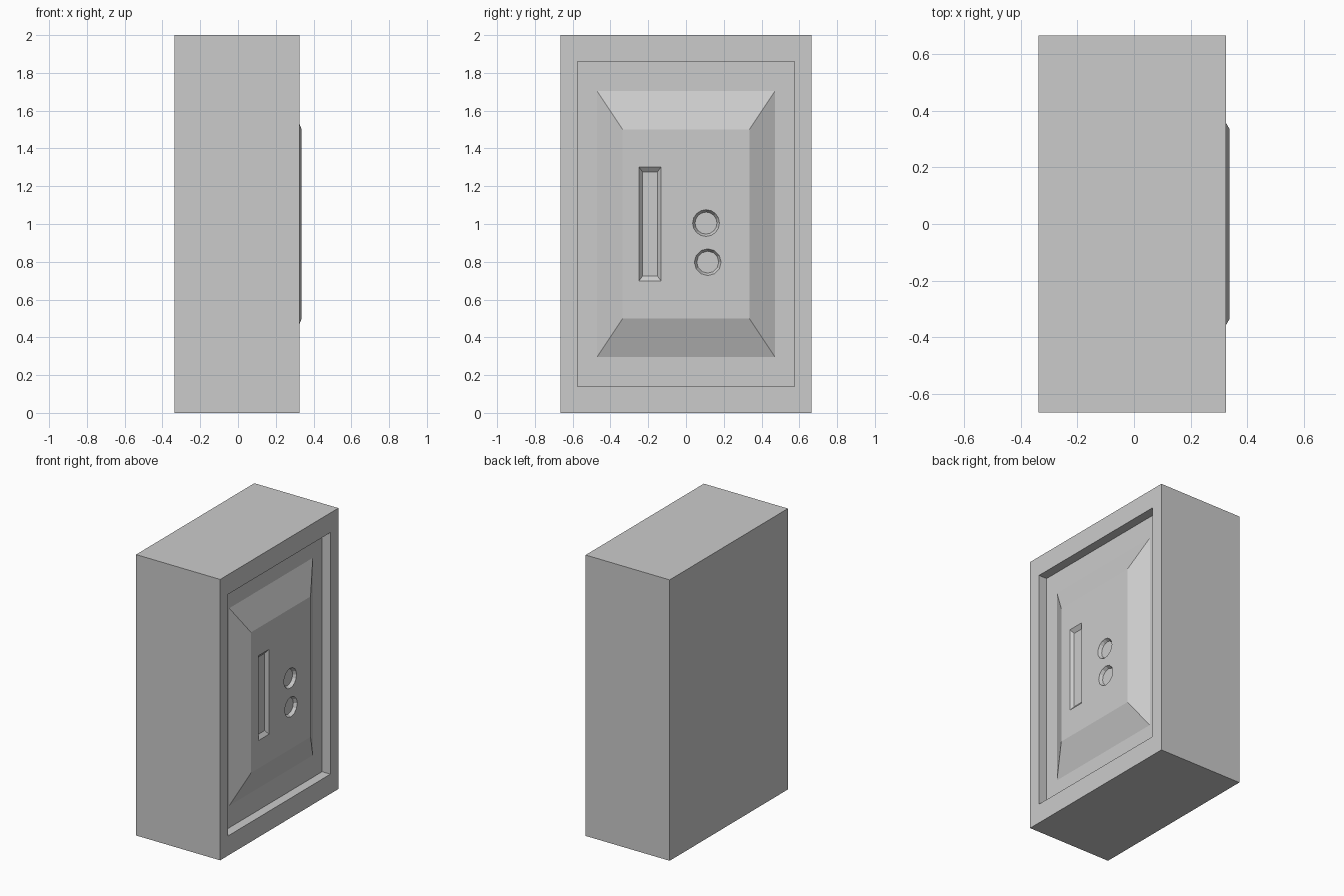
import bpy, bmesh, math

if "Cube" in bpy.data.objects:
    bpy.data.objects.remove(bpy.data.objects["Cube"])

FACE, FLOOR, DOOR = 0.325, 0.26, 0.337   # x of frame face, recess floor, door plateau


def rect(x, y0, y1, z0, z1):
    return [(x, y0, z0), (x, y1, z0), (x, y1, z1), (x, y0, z1)]


def circle(x, y, z, r, n):
    return [(x, y + r * math.sin(2 * math.pi * i / n),
             z + r * math.cos(2 * math.pi * i / n)) for i in range(n)]


def loft(name, rings):
    """Closed solid skinned through a list of rings."""
    bm = bmesh.new()
    loops = [[bm.verts.new(p) for p in ring] for ring in rings]
    n = len(loops[0])
    for a, b in zip(loops, loops[1:]):
        for i in range(n):
            j = (i + 1) % n
            bm.faces.new((a[i], a[j], b[j], b[i]))
    bm.faces.new(loops[0])
    bm.faces.new(loops[-1])
    bmesh.ops.recalc_face_normals(bm, faces=bm.faces)
    mesh = bpy.data.meshes.new(name)
    bm.to_mesh(mesh)
    bm.free()
    obj = bpy.data.objects.new(name, mesh)
    bpy.context.collection.objects.link(obj)
    return obj


# Cabinet: outer box, framed recess and the bevelled door panel
cabinet = loft("cabinet", [
    rect(-0.337, -0.665, 0.665, 0, 2),
    rect(FACE, -0.665, 0.665, 0, 2),
    rect(FACE, -0.575, 0.575, 0.14, 1.86),
    rect(FLOOR, -0.575, 0.575, 0.14, 1.86),
    rect(FLOOR, -0.47, 0.47, 0.297, 1.703),
    rect(DOOR, -0.335, 0.335, 0.5, 1.5),
])

# Tapered cutters: handle slot and two dial sockets
deep = DOOR - 0.022
cutters = [loft("slot_cutter", [
    rect(DOOR + 0.05, -0.249, -0.132, 0.698, 1.302),
    rect(DOOR, -0.249, -0.132, 0.698, 1.302),
    rect(deep, -0.23, -0.151, 0.725, 1.275),
])]
for name, y, z, sides in (("upper_dial_cutter", 0.106, 1.005, 16),
                          ("lower_dial_cutter", 0.115, 0.798, 12)):
    cutters.append(loft(name, [
        circle(DOOR + 0.05, y, z, 0.071, sides),
        circle(DOOR, y, z, 0.071, sides),
        circle(deep, y, z, 0.058, sides),
    ]))

# Cut the sockets into the door
bpy.context.view_layer.objects.active = cabinet
for cutter in cutters:
    cutter.hide_render = True
    mod = cabinet.modifiers.new(cutter.name, 'BOOLEAN')
    mod.operation = 'DIFFERENCE'
    mod.solver = 'EXACT'
    mod.object = cutter
    bpy.ops.object.modifier_apply(modifier=mod.name)
    bpy.data.objects.remove(cutter)
